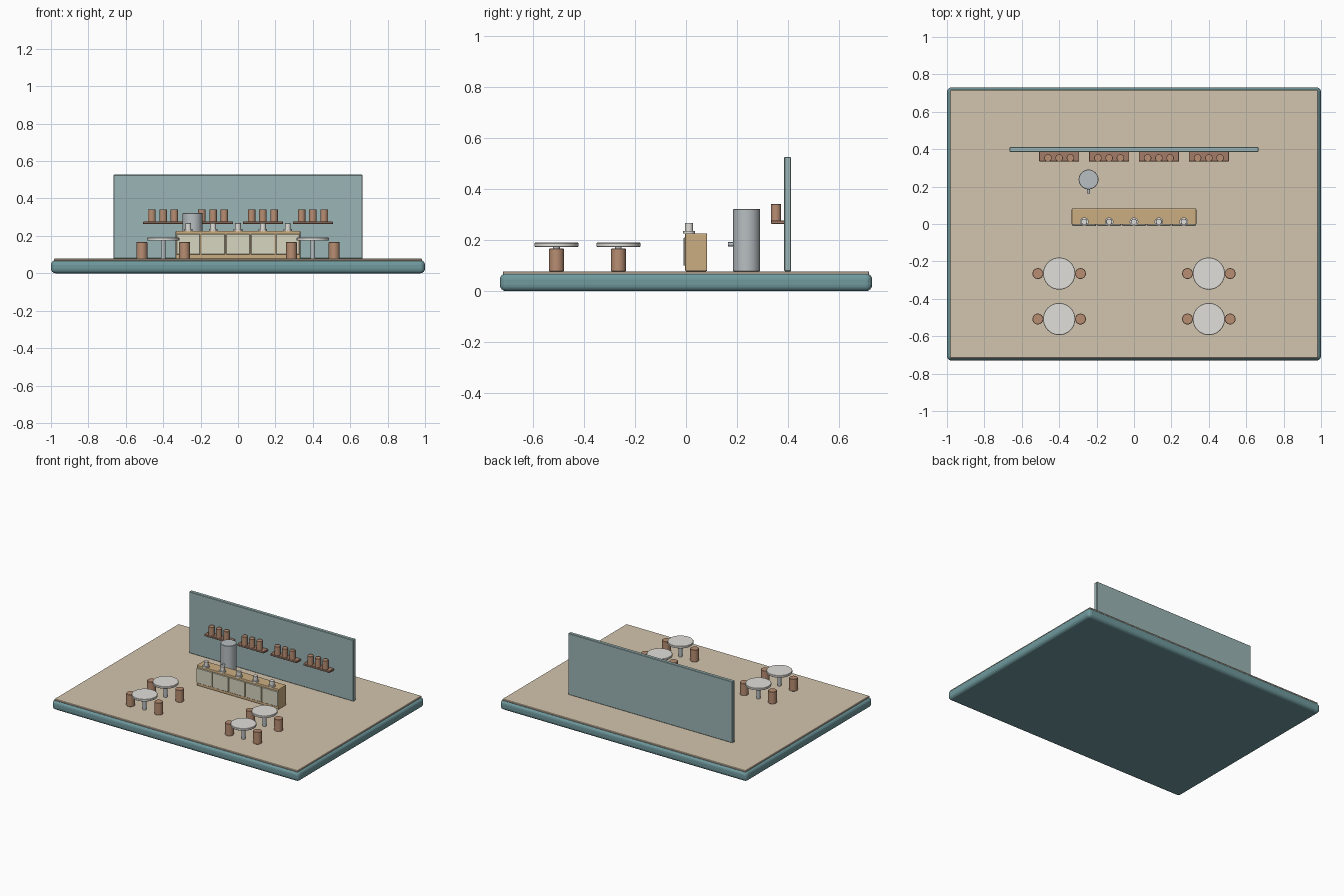
import bpy
from math import radians, pi

if "Cube" in bpy.data.objects:
    bpy.data.objects.remove(bpy.data.objects["Cube"])


def material(name, rgb):
    m = bpy.data.materials.new(name)
    m.diffuse_color = (*rgb, 1)
    m.use_nodes = True
    m.node_tree.nodes["Principled BSDF"].inputs["Base Color"].default_value = m.diffuse_color
    return m


TEAL = material("teal", (0.16, 0.32, 0.34))
WALL = material("wall_green", (0.33, 0.46, 0.46))
SAND = material("sand", (0.65, 0.55, 0.42))
WOOD = material("wood", (0.60, 0.42, 0.22))
CREAM = material("cream", (0.68, 0.66, 0.52))
CLAY = material("clay", (0.48, 0.27, 0.17))
SHELF = material("shelf_brown", (0.36, 0.20, 0.14))
STEEL = material("steel", (0.48, 0.52, 0.54))
WHITE = material("porcelain", (0.75, 0.74, 0.70))


def finish(ob, name, mat, bevel, segments):
    ob.name = name
    ob.data.materials.append(mat)
    if bevel:
        mod = ob.modifiers.new("soft_edge", "BEVEL")
        mod.width = bevel
        mod.segments = segments
        mod.limit_method = "ANGLE"
        mod.angle_limit = radians(40)
    return ob


def box(name, x, y, z, mat, bevel=0.0, segments=2):
    """Box from (min, max) pairs on each axis."""
    centre = [(a + b) / 2 for a, b in (x, y, z)]
    bpy.ops.mesh.primitive_cube_add(size=1, location=centre)
    ob = bpy.context.object
    ob.scale = [b - a for a, b in (x, y, z)]
    bpy.ops.object.transform_apply(location=False, rotation=False, scale=True)
    return finish(ob, name, mat, bevel, segments)


def cylinder(name, x, y, z0, z1, r, mat, bevel=0.0, sides=32):
    bpy.ops.mesh.primitive_cylinder_add(vertices=sides, radius=r, depth=z1 - z0,
                                        location=(x, y, (z0 + z1) / 2))
    bpy.ops.object.shade_smooth_by_angle(angle=radians(30))
    return finish(bpy.context.object, name, mat, bevel, 1)


FLOOR = 0.078

# rounded plinth and floor slab
box("plinth", (-1, 1), (-0.73, 0.73), (0, 0.07), TEAL, 0.025, 4)
box("floor", (-0.984, 0.984), (-0.718, 0.718), (0.065, FLOOR), SAND, 0.003, 1)

# back wall
box("back_wall", (-0.665, 0.665), (0.385, 0.412), (FLOOR, 0.527), WALL, 0.003, 1)

# wall shelves, three jars on each
for sx in (-0.4, -0.133, 0.133, 0.4):
    box("shelf", (sx - 0.107, sx + 0.107), (0.334, 0.388), (0.263, 0.277), SHELF, 0.002, 1)
    for dx in (-0.06, 0, 0.06):
        cylinder("jar", sx + dx, 0.353, 0.276, 0.341, 0.02, CLAY, 0.001)

# drinks urn with spout
cylinder("urn", -0.243, 0.238, FLOOR, 0.322, 0.053, STEEL, 0.002)
spout = cylinder("urn_spout", -0.243, 0.178, 0.184 - 0.014, 0.184 + 0.014, 0.008, STEEL, 0, 16)
spout.rotation_euler.x = pi / 2

# counter with front panels, cups and saucers
box("counter", (-0.333, 0.333), (-0.004, 0.083), (FLOOR, 0.227), WOOD, 0.005, 2)
for i in range(5):
    cx = (i - 2) * 0.133
    box("counter_panel", (cx - 0.063, cx + 0.063), (-0.01, 0), (0.1, 0.21), CREAM, 0.002, 1)
    cylinder("saucer", cx, 0.012, 0.226, 0.236, 0.023, WHITE)
    cylinder("cup", cx, 0.012, 0.235, 0.268, 0.016, WHITE, 0.001)

# round tables, two stools each
for tx in (-0.4, 0.4):
    for ty in (-0.265, -0.508):
        cylinder("table_top", tx, ty, 0.174, 0.19, 0.086, WHITE, 0.002, 40)
        cylinder("table_stem", tx, ty, FLOOR, 0.175, 0.013, STEEL, 0, 20)
        for dx in (-0.114, 0.114):
            cylinder("stool", tx + dx, ty, FLOOR, 0.167, 0.029, CLAY, 0.002)
